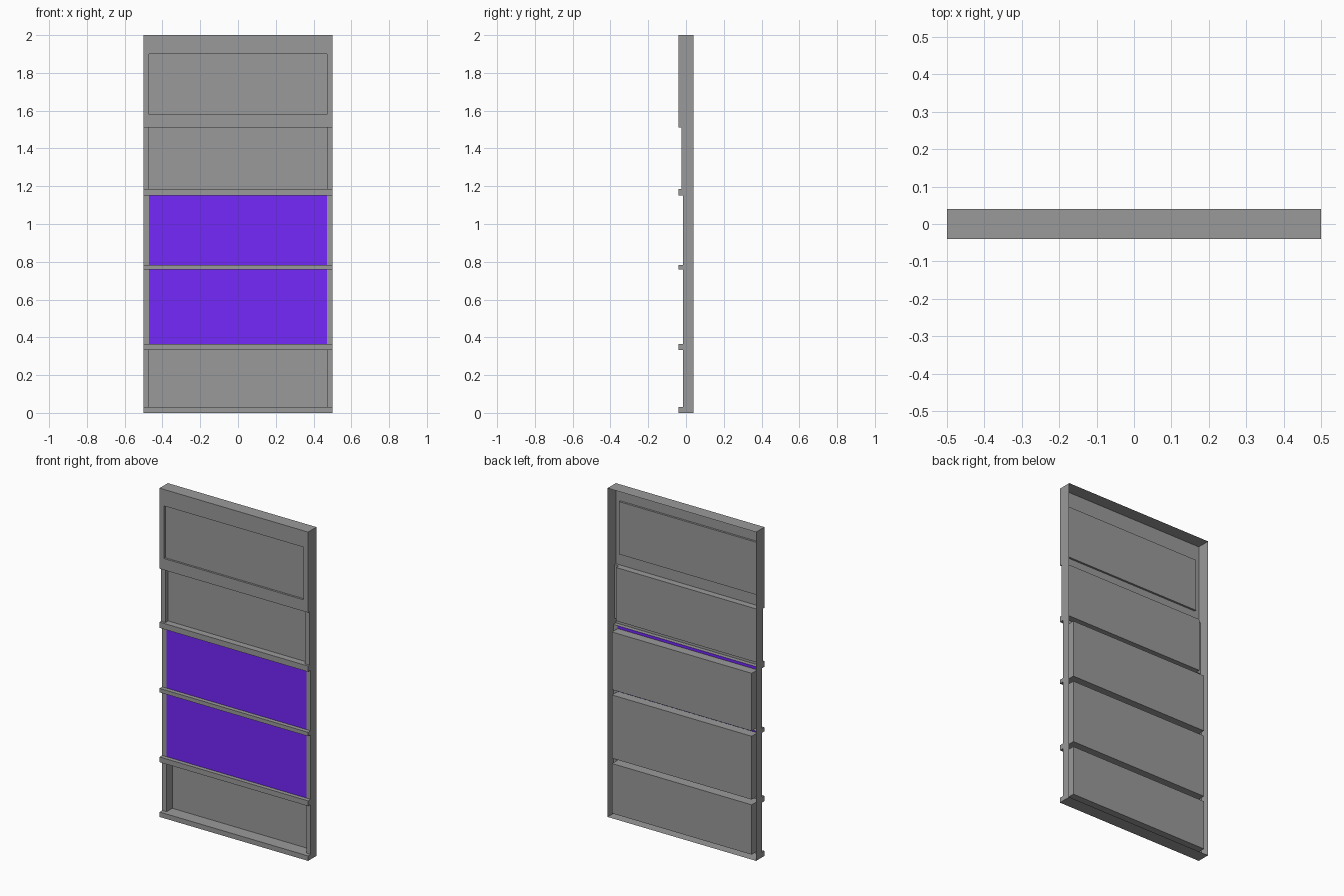
import bpy, bmesh

if "Cube" in bpy.data.objects:
    bpy.data.objects.remove(bpy.data.objects["Cube"])

W, IN = 0.5, 0.47            # outer and inner half widths
FRONT, BACK = -0.04, 0.04    # front and back planes


def material(name, color):
    m = bpy.data.materials.new(name)
    m.diffuse_color = color
    m.use_nodes = True
    m.node_tree.nodes["Principled BSDF"].inputs["Base Color"].default_value = m.diffuse_color
    return m


grey = material("dark_grey", (0.323, 0.323, 0.323, 1))
purple = material("purple", (0.174, 0.021, 0.957, 1))


def rect(bm, axis, pos, a, b, sign):
    """Flat sheet at axis=pos; a and b are ranges on the other axes in xyz order."""
    pts = []
    for u, v in ((a[0], b[0]), (a[1], b[0]), (a[1], b[1]), (a[0], b[1])):
        p = [u, v]
        p.insert(axis, pos)
        pts.append(bm.verts.new(p))
    f = bm.faces.new(pts)
    f.normal_update()
    if f.normal[axis] * sign < 0:
        f.normal_flip()


def finish(name, bm, mat=grey):
    bmesh.ops.remove_doubles(bm, verts=bm.verts[:], dist=1e-5)
    me = bpy.data.meshes.new(name)
    bm.to_mesh(me)
    bm.free()
    me.materials.append(mat)
    ob = bpy.data.objects.new(name, me)
    bpy.context.collection.objects.link(ob)
    return ob


def recess(name, z0, z1, y0, y1):
    """Open-fronted pressed tray: back sheet, two cheeks, floor and ceiling."""
    bm = bmesh.new()
    rect(bm, 1, y1, (-IN, IN), (z0, z1), -1)
    for s in (-1, 1):
        rect(bm, 0, s * IN, (y0, y1), (z0, z1), -s)
    rect(bm, 2, z0, (-IN, IN), (y0, y1), 1)
    rect(bm, 2, z1, (-IN, IN), (y0, y1), -1)
    finish(name, bm)


# name, bottom, top, stile front y, tray back y, tray top, glazed
sections = [
    ("bottom", 0.03, 0.333, -0.015, BACK, 0.333, False),
    ("lower_middle", 0.365, 0.758, -0.015, BACK, 0.75, True),
    ("upper_middle", 0.782, 1.15, -0.015, BACK, 1.133, True),
    ("upper", 1.185, 1.51, -0.025, 0.0, 1.51, False),
]

# pressed trays, stile faces and coloured sheets
for name, z0, z1, y0, y1, zt, glazed in sections:
    recess(name + "_panel", z0, zt, y0, y1)
    bm = bmesh.new()
    for s in (-1, 1):
        rect(bm, 1, y0, tuple(sorted((s * IN, s * W))), (z0, z1), -1)
    finish(name + "_stiles", bm)
    if glazed:
        bm = bmesh.new()
        rect(bm, 1, y0, (-IN, IN), (z0, z1), -1)
        finish(name + "_purple_sheet", bm, purple)

# projecting rails between the sections, open at the back
rails = [(0.0, 0.03, BACK, -0.015), (0.333, 0.365, -0.015, -0.015),
         (0.758, 0.782, -0.015, -0.015), (1.15, 1.185, -0.015, -0.025)]
for i, (z0, z1, yb, yt) in enumerate(rails):
    bm = bmesh.new()
    rect(bm, 1, FRONT, (-W, W), (z0, z1), -1)
    rect(bm, 2, z0, (-W, W), (FRONT, yb), -1)
    rect(bm, 2, z1, (-W, W), (FRONT, yt), 1)
    finish(f"rail_{i + 1}", bm)

# top section: front frame around a shallow recess, plus cap and lower lip
bm = bmesh.new()
rect(bm, 1, FRONT, (-W, W), (1.51, 1.58), -1)
rect(bm, 1, FRONT, (-W, W), (1.90, 2.0), -1)
for s in (-1, 1):
    rect(bm, 1, FRONT, tuple(sorted((s * IN, s * W))), (1.58, 1.90), -1)
rect(bm, 2, 2.0, (-W, W), (FRONT, BACK), 1)
rect(bm, 2, 1.51, (-W, W), (FRONT, -0.025), -1)
finish("top_frame", bm)
recess("top_panel", 1.58, 1.90, FRONT, -0.028)

# outer side walls following the stepped front profile
profile = [(BACK, 0.0)]
for (z0, z1, _, _), sec in zip(rails, sections):
    profile += [(FRONT, z0), (FRONT, z1), (sec[3], z1), (sec[3], sec[2])]
profile += [(FRONT, 1.51), (FRONT, 2.0), (BACK, 2.0)]
bm = bmesh.new()
for s in (-1, 1):
    f = bm.faces.new([bm.verts.new((s * W, y, z)) for y, z in profile])
    f.normal_update()
    if f.normal.x * s < 0:
        f.normal_flip()
finish("side_walls", bm)
